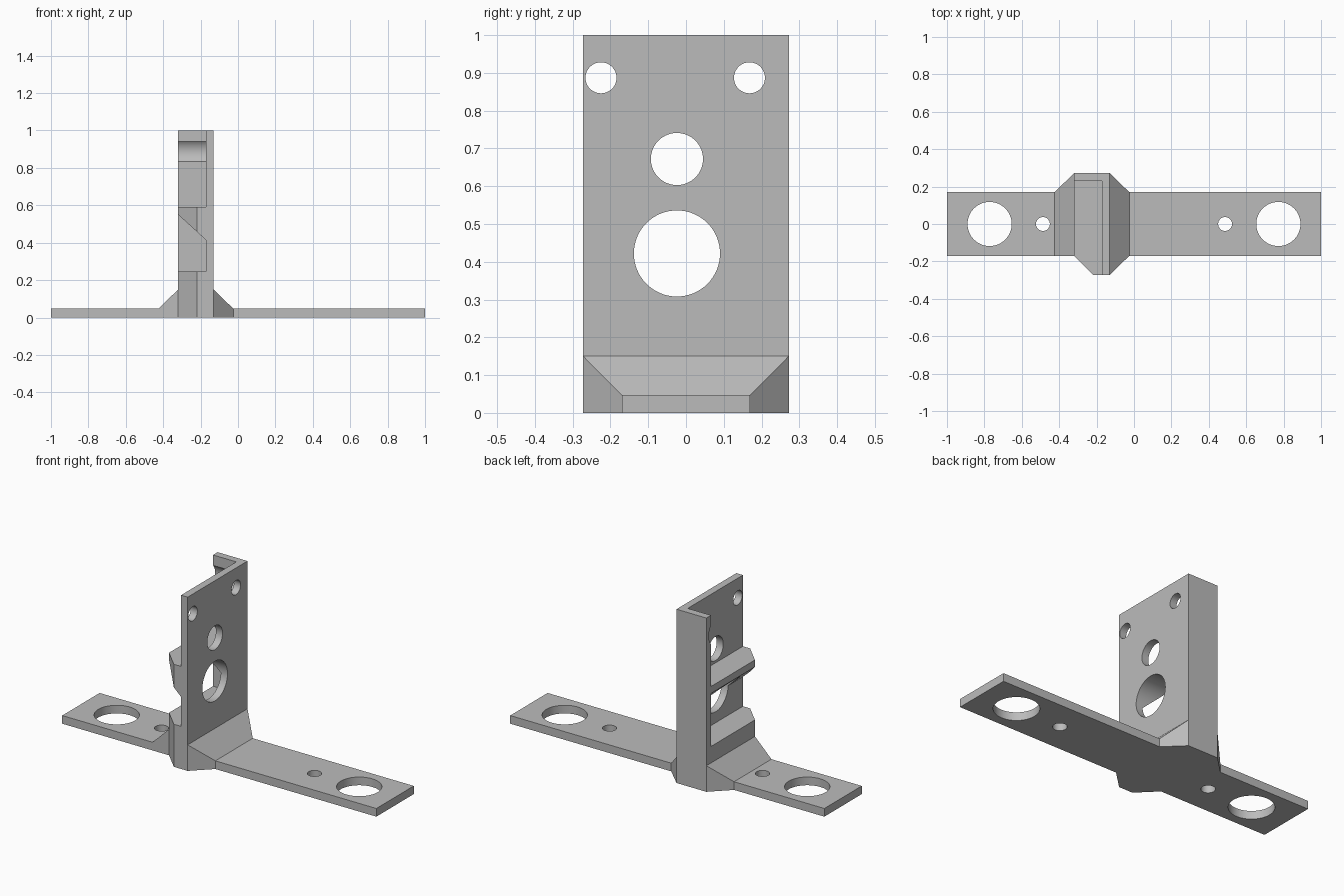
import bpy, bmesh
from math import pi, radians
from mathutils import Matrix, Vector

if "Cube" in bpy.data.objects:
    bpy.data.objects.remove(bpy.data.objects["Cube"], do_unlink=True)

grey = bpy.data.materials.new("plain grey")
grey.use_nodes = True
grey.diffuse_color = (0.5, 0.5, 0.5, 1)
grey.node_tree.nodes["Principled BSDF"].inputs["Base Color"].default_value = (0.5, 0.5, 0.5, 1)


def make(name, bm):
    bmesh.ops.recalc_face_normals(bm, faces=bm.faces)
    mesh = bpy.data.meshes.new(name)
    bm.to_mesh(mesh)
    bm.free()
    mesh.materials.append(grey)
    ob = bpy.data.objects.new(name, mesh)
    bpy.context.collection.objects.link(ob)
    return ob


def prism(name, outline, direction):
    """Extrude a closed outline of 3D points along a direction."""
    bm = bmesh.new()
    face = bm.faces.new([bm.verts.new(p) for p in outline])
    top = bmesh.ops.extrude_face_region(bm, geom=[face], use_keep_orig=True)["geom"]
    verts = [v for v in top if isinstance(v, bmesh.types.BMVert)]
    bmesh.ops.translate(bm, verts=verts, vec=Vector(direction))
    return make(name, bm)


def box(name, x0, x1, y0, y1, z0, z1):
    return prism(name, [(x0, y0, z0), (x1, y0, z0), (x1, y1, z0), (x0, y1, z0)], (0, 0, z1 - z0))


def cylinder(name, centre, radius, depth, along_x=False):
    bm = bmesh.new()
    m = Matrix.Translation(centre)
    if along_x:
        m = m @ Matrix.Rotation(pi / 2, 4, "Y")
    bmesh.ops.create_cone(bm, cap_ends=True, segments=64, radius1=radius, radius2=radius,
                          depth=depth, matrix=m)
    return make(name, bm)


def gusset(name, x_in, x_out, front_in, back_in):
    """Sloped foot that narrows from the upright down to the base strip."""
    bm = bmesh.new()
    for x, y0, y1, z in ((x_in, front_in, back_in, RISE), (x_out, -HALF, HALF, THICK)):
        for y in (y0, y1):
            bm.verts.new((x, y, 0))
            bm.verts.new((x, y, z))
    bmesh.ops.convex_hull(bm, input=bm.verts)
    bmesh.ops.dissolve_limit(bm, angle_limit=radians(1), verts=bm.verts, edges=bm.edges)
    return make(name, bm)


def combine(target, tool, operation):
    mod = target.modifiers.new("join", "BOOLEAN")
    mod.operation = operation
    mod.solver = "EXACT"
    mod.object = tool
    tool.hide_render = True
    bpy.context.view_layer.objects.active = target
    bpy.ops.object.modifier_apply(modifier=mod.name)
    bpy.data.objects.remove(tool, do_unlink=True)


HALF, THICK, RISE = 0.17, 0.047, 0.15     # strip half width, strip thickness, gusset height
LEFT, INNER, RIGHT, SIDE = -0.32, -0.172, -0.13, 0.272

# Upright block with one clipped corner
bracket = prism("mounting_bracket", [(LEFT, -HALF, 0), (-0.218, -SIDE, 0), (RIGHT, -SIDE, 0),
                                     (RIGHT, SIDE, 0), (LEFT, SIDE, 0)], (0, 0, 1))

# Pockets that leave the tall plate, the back wall and two shelves
combine(bracket, box("upper_pocket", -0.5, INNER, -0.5, 0.23, 0.59, 1.2), "DIFFERENCE")
slope = (0.55 - 0.415) / (INNER - LEFT)
combine(bracket, prism("lower_pocket", [(INNER, -0.5, 0.245), (INNER, -0.5, 0.415),
                                        (-0.5, -0.5, 0.415 + slope * (INNER + 0.5)),
                                        (-0.5, -0.5, 0.245)], (0, 0.73, 0)), "DIFFERENCE")

# Foot: two gussets and the base strip
combine(bracket, gusset("right_gusset", RIGHT, -0.025, -SIDE, SIDE), "UNION")
combine(bracket, gusset("left_gusset", LEFT, -0.425, -HALF, SIDE), "UNION")
combine(bracket, box("base_strip", -1, 1, -HALF, HALF, 0, THICK), "UNION")

# Holes through the upright
for y, z, r in ((-0.225, 0.887, 0.041), (0.168, 0.887, 0.041),
                (-0.024, 0.672, 0.069), (-0.024, 0.422, 0.114)):
    combine(bracket, cylinder("upright_hole", (-0.22, y, z), r, 0.5, True), "DIFFERENCE")

# Clearance groove in the back wall, around the rear screw hole
combine(bracket, cylinder("screw_clearance", (INNER - 0.15, 0.168, 0.887), 0.082, 0.3, True), "DIFFERENCE")

# Holes through the base strip
for side in (-1, 1):
    for x, r in ((0.772, 0.118), (0.487, 0.037)):
        combine(bracket, cylinder("strip_hole", (side * x, 0, 0), r, 0.3), "DIFFERENCE")

# Smooth hole walls, sharp edges
for ob in bpy.context.selected_objects:
    ob.select_set(False)
bracket.select_set(True)
bpy.context.view_layer.objects.active = bracket
bpy.ops.object.shade_smooth_by_angle(angle=radians(30))
